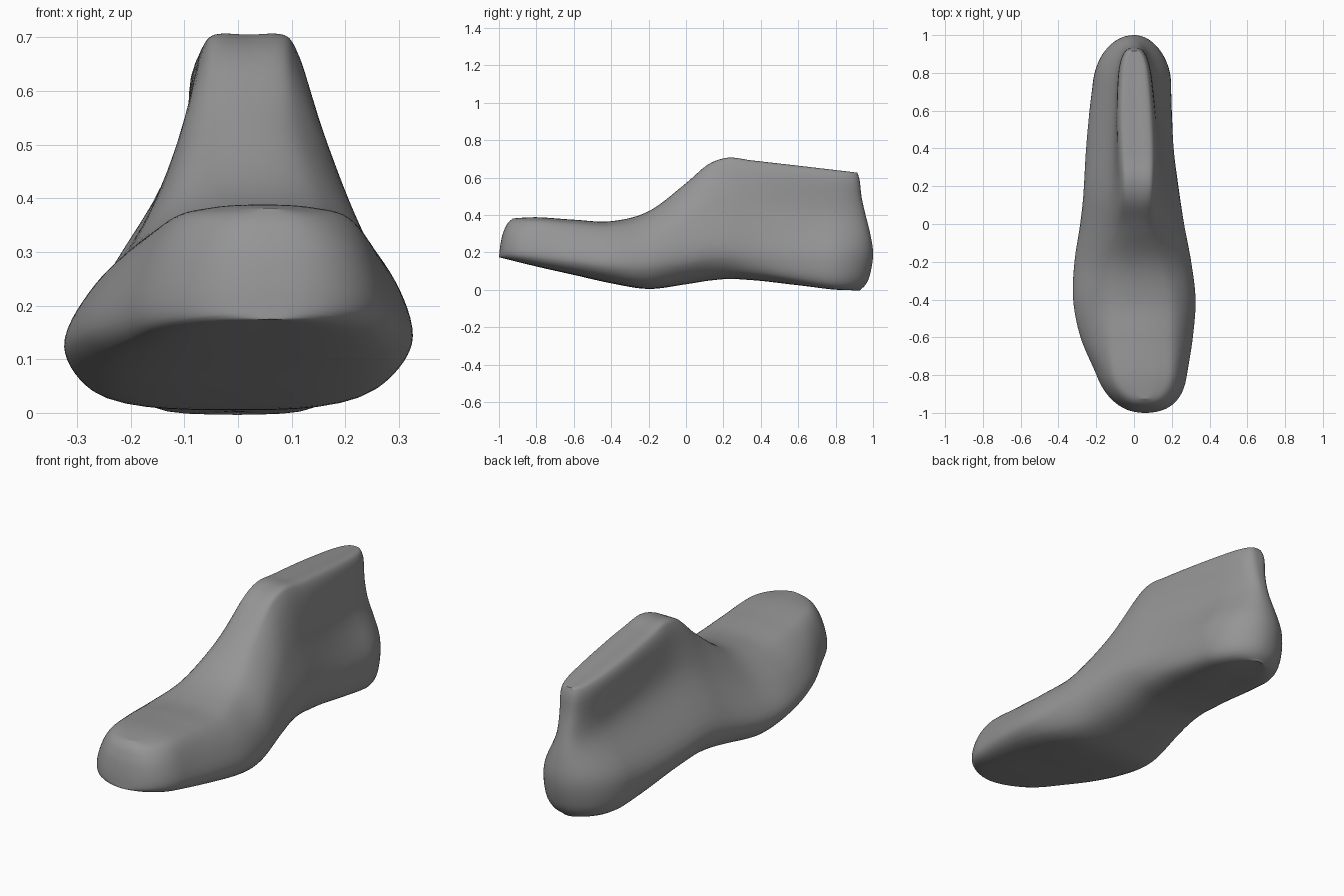
import bpy, bmesh, math

if "Cube" in bpy.data.objects:
    bpy.data.objects.remove(bpy.data.objects["Cube"])

# Stations along the length: y, sole z, ridge z, height fraction of widest point,
# then left/right x at the widest point, at mid height and at the top edge
STATIONS = [
    (-1.0, .175, .382, .12, -.12, .245, -.10, .225, -.06, .17),
    (-.8, .125, .388, .20, -.198, .278, -.17, .255, -.115, .205),
    (-.6, .080, .375, .25, -.283, .31, -.235, .28, -.14, .21),
    (-.4, .035, .367, .28, -.322, .324, -.265, .295, -.15, .21),
    (-.2, .005, .420, .28, -.315, .30, -.23, .27, -.125, .165),
    (0.0, .030, .570, .22, -.285, .26, -.17, .22, -.085, .125),
    (.13, .050, .677, .20, -.27, .24, -.135, .187, -.068, .107),
    (.22, .058, .704, .19, -.264, .228, -.12, .172, -.066, .107),
    (.35, .052, .690, .19, -.257, .213, -.115, .155, -.074, .11),
    (.6, .025, .662, .22, -.235, .20, -.105, .125, -.083, .10),
    (.8, .006, .642, .27, -.21, .192, -.095, .105, -.078, .085),
    (1.0, 0, .625, .29, -.20, .18, -.085, .09, -.065, .067),
]
# End profiles seen from the side: z, y
HEEL = [(0, .93), (.015, .95), (.04, .968), (.1, .988), (.2, 1), (.3, .985), (.4, .96), (.5, .938), (.6, .925), (.63, .915)]
TOE = [(.175, -1), (.25, -.991), (.32, -.972), (.36, -.95), (.39, -.915)]


def spline(rows, t):
    """Smooth interpolation of rows whose first item is the parameter."""
    t = min(max(t, rows[0][0]), rows[-1][0])
    i = 0
    while i < len(rows) - 2 and t > rows[i + 1][0]:
        i += 1

    def slope(k, c):
        a, b = rows[max(k - 1, 0)], rows[min(k + 1, len(rows) - 1)]
        m = rows[k]
        if a is m or b is m:
            return (b[c] - a[c]) / (b[0] - a[0])
        h0, h1 = m[0] - a[0], b[0] - m[0]
        return ((m[c] - a[c]) / h0 * h1 + (b[c] - m[c]) / h1 * h0) / (h0 + h1)

    p, q = rows[i], rows[i + 1]
    h = q[0] - p[0]
    u = (t - p[0]) / h
    return [(2*u**3 - 3*u*u + 1) * p[c] + (u**3 - 2*u*u + u) * h * slope(i, c)
            + (3*u*u - 2*u**3) * q[c] + (u**3 - u*u) * h * slope(i + 1, c)
            for c in range(1, len(p))]


def smoothstep(a, b, t):
    t = min(max((t - a) / (b - a), 0), 1)
    return t * t * (3 - 2 * t)


def section(s, steps=7):
    """Closed cross-section ring at station s."""
    zb, zt, h, wl, wr, ml, mr, tl, tr = spline(STATIONS, s)
    H = zt - zb
    edge = .87 + .1 * max(0, -s - .4)
    waist = .17 * math.exp(-((s - .1) / .3) ** 2)      # inner arch tuck
    tc = (tl + tr) / 2
    flat = smoothstep(-.05, .22, s)                    # domed instep, flat cone top
    lift = min(.035 - .02 * smoothstep(.4, .9, s), .4 * h * H)

    def side(w, m, t, e):
        return [(w * e, zb + lift), (w, zb + h * H), (m, zb + .62 * H),
                (t, zb + (.91 + .05 * flat) * H),
                (tc + (t - tc) * (.6 + .2 * flat), zb + (.978 + .018 * flat) * H)]
    right = side(wr, mr, tr, edge - waist)
    left = side(wl, ml, tl, edge - waist * .3)
    ring = [((wl + wr) / 2, zb)] + right + [(tc, zt)] + left[::-1]
    n = len(ring)
    # Symmetric parameters keep left and right heights equal so the ends close
    half = [(0, zb)] + [((a[0] - b[0]) / 2, a[1]) for a, b in zip(right, left)] + [(0, zt)]
    d = [math.dist(a, b) ** .6 for a, b in zip(half, half[1:])]
    d = d + d[::-1]
    rows, t = [], -d[-1] - d[-2]
    for k in range(-2, n + 3):
        rows.append((t, *ring[k % n]))
        t += d[k % n]
    pts = []
    for k in range(n):
        for j in range(steps):
            a, b = rows[k + 2][0], rows[k + 3][0]
            pts.append(spline(rows, a + (b - a) * j / steps))
    # Round the ends in plan and lean them to the side profile
    out = []
    for x, z in pts:
        f = min(max((z - zb) / H, 0), 1)
        y, cx, u, p = s, 0, 0, 2
        if s > .75:
            u, p = (s - .75) / .25, 2 + 1.5 * f ** 3
        elif s < -.8:
            u, cx, p = (-s - .8) / .2, .06, 2.6
        x = cx + (x - cx) * max(0, 1 - min(u, 1) ** p) ** (1 / p)
        if s > .5:
            y += (spline(HEEL, z)[0] - 1) * ((s - .5) / .5) ** 2
        elif s < -.7:
            y += (spline(TOE, z)[0] + 1) * ((-s - .7) / .3) ** 2
        out.append((x, y, z))
    return out


# Loft the sections into one closed body
N = 110
bm = bmesh.new()
rings = [[bm.verts.new(p) for p in section(-math.cos(math.pi * i / N))] for i in range(N + 1)]
for a, b in zip(rings, rings[1:]):
    for k in range(len(a)):
        j = (k + 1) % len(a)
        bm.faces.new((a[k], a[j], b[j], b[k]))
bmesh.ops.remove_doubles(bm, verts=bm.verts, dist=1e-4)
bmesh.ops.recalc_face_normals(bm, faces=bm.faces)
for f in bm.faces:
    f.smooth = True
mesh = bpy.data.meshes.new("shoe_last")
bm.to_mesh(mesh)
bm.free()
obj = bpy.data.objects.new("shoe_last", mesh)
bpy.context.collection.objects.link(obj)

# Dark grey finish
grey = bpy.data.materials.new("dark_grey")
grey.diffuse_color = (.3, .3, .3, 1)
grey.use_nodes = True
grey.node_tree.nodes["Principled BSDF"].inputs["Base Color"].default_value = grey.diffuse_color
mesh.materials.append(grey)
